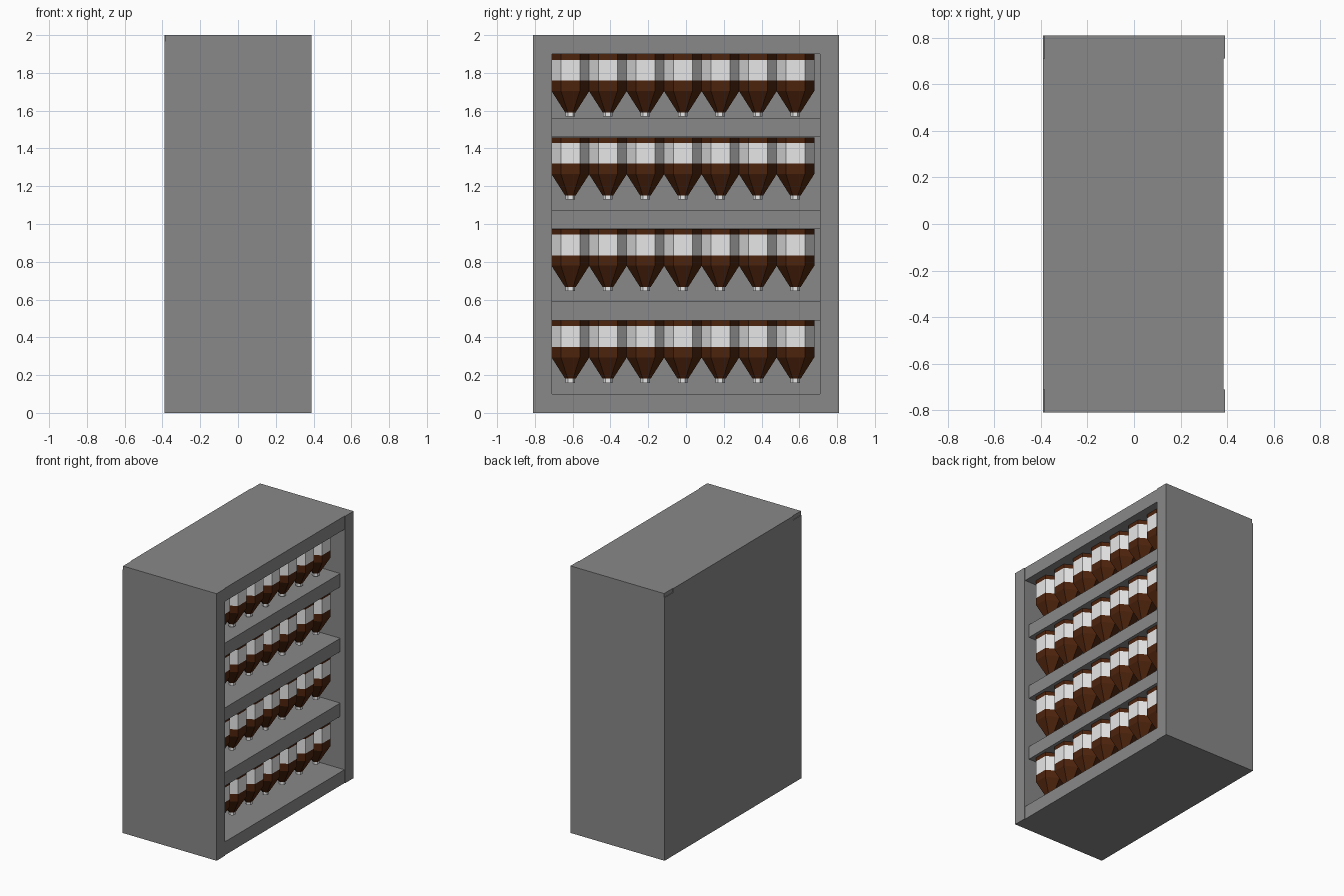
import bpy, bmesh, math

if "Cube" in bpy.data.objects:
    bpy.data.objects.remove(bpy.data.objects["Cube"])


def material(name, rgb):
    m = bpy.data.materials.new(name)
    m.diffuse_color = (*rgb, 1)
    m.use_nodes = True
    m.node_tree.nodes["Principled BSDF"].inputs["Base Color"].default_value = m.diffuse_color
    return m


GREY = material("cabinet grey", (0.25, 0.25, 0.25))
BROWN = material("dark brown", (0.073, 0.017, 0.004))
WHITE = material("label white", (0.8, 0.8, 0.8))


def box(name, x0, x1, y0, y1, z0, z1):
    bm = bmesh.new()
    bmesh.ops.create_cube(bm, size=1)
    for v in bm.verts:
        v.co.x = x1 if v.co.x > 0 else x0
        v.co.y = y1 if v.co.y > 0 else y0
        v.co.z = z1 if v.co.z > 0 else z0
    me = bpy.data.meshes.new(name)
    bm.to_mesh(me)
    bm.free()
    me.materials.append(GREY)
    ob = bpy.data.objects.new(name, me)
    bpy.context.collection.objects.link(ob)


# Cabinet carcass
box("side_panel_left", -0.385, 0.39, -0.81, -0.71, 0, 2)
box("side_panel_right", -0.385, 0.39, 0.71, 0.81, 0, 2)
box("top_panel", -0.39, 0.385, -0.71, 0.71, 1.9, 2)
box("bottom_panel", -0.385, 0.385, -0.71, 0.71, 0, 0.1)
box("back_panel", -0.39, -0.36, -0.81, 0.81, 0, 1.97)

# Shelves, set back a little from the front
for i, z in enumerate((0.49, 0.975, 1.46)):
    box(f"shelf_{i + 1}", -0.36, 0.35, -0.71, 0.71, z, z + 0.1)


# Six-sided upside-down bottle, coloured by band
def bottle_mesh():
    rings = [(0.1, 0), (0.1, -0.03), (0.1, -0.14), (0.1, -0.195),
             (0.028, -0.308), (0.025, -0.308), (0.025, -0.33)]
    band_colour = [0, 1, 0, 0, 0, 1]
    bm = bmesh.new()
    loops = []
    for r, z in rings:
        loops.append([bm.verts.new((r * math.sin(k * math.pi / 3),
                                    r * math.cos(k * math.pi / 3), z))
                      for k in range(6)])
    for a, b, c in zip(loops, loops[1:], band_colour):
        for k in range(6):
            n = (k + 1) % 6
            bm.faces.new((a[k], a[n], b[n], b[k])).material_index = c
    bm.faces.new(loops[0])
    bm.faces.new(loops[-1]).material_index = 1
    bmesh.ops.recalc_face_normals(bm, faces=bm.faces)
    me = bpy.data.meshes.new("bottle")
    bm.to_mesh(me)
    bm.free()
    me.materials.append(BROWN)
    me.materials.append(WHITE)
    return me


# Rows of seven bottles hung below each shelf and the top
mesh = bottle_mesh()
for row, z in enumerate((0.489, 0.974, 1.459, 1.899)):
    for i in range(7):
        ob = bpy.data.objects.new(f"bottle_{row + 1}_{i + 1}", mesh)
        ob.location = (0.24, -0.612 + i * 0.1985, z)
        bpy.context.collection.objects.link(ob)
